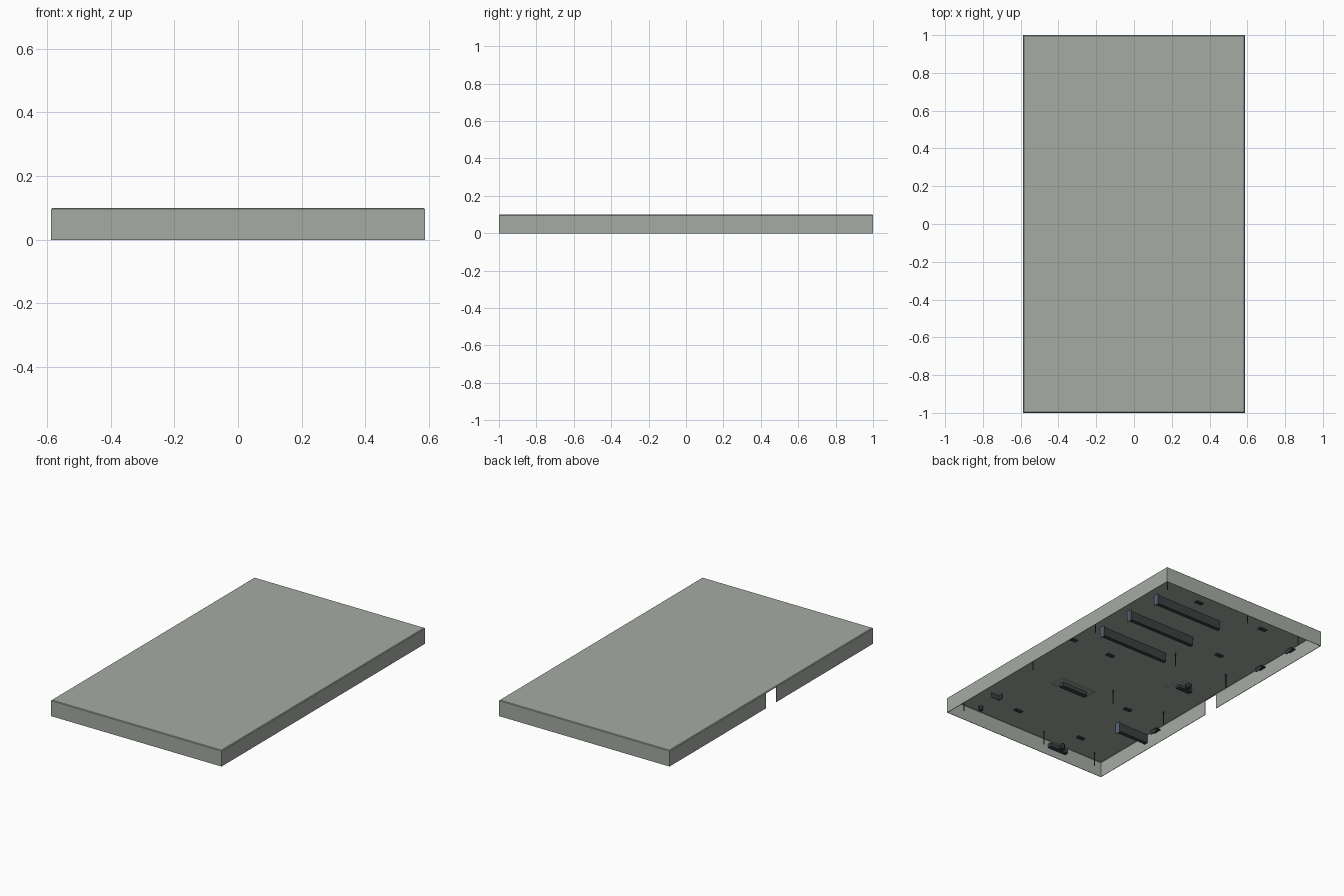
import bpy, bmesh, math
from mathutils import Matrix

if "Cube" in bpy.data.objects:
    bpy.data.objects.remove(bpy.data.objects["Cube"])

HX, HY, H, T = 0.587, 1.0, 0.10, 0.004
CEIL = H - T


def material(name, rgb):
    m = bpy.data.materials.new(name)
    m.diffuse_color = (*rgb, 1)
    m.use_nodes = True
    m.node_tree.nodes["Principled BSDF"].inputs["Base Color"].default_value = m.diffuse_color
    return m


GREY = material("grey_green_paint", (0.38, 0.41, 0.37))
DARK = material("charcoal", (0.045, 0.05, 0.055))
SLATE = material("slate_blue", (0.10, 0.14, 0.19))


def add_box(bm, x0, x1, y0, y1, z0, z1):
    mat = Matrix.Translation(((x0 + x1) / 2, (y0 + y1) / 2, (z0 + z1) / 2))
    mat = mat @ Matrix.Diagonal((x1 - x0, y1 - y0, z1 - z0, 1))
    bmesh.ops.create_cube(bm, size=1, matrix=mat)


def add_cylinder(bm, x, y, z0, z1, r, sides=8):
    bmesh.ops.create_cone(bm, cap_ends=True, segments=sides, radius1=r, radius2=r,
                          depth=z1 - z0, matrix=Matrix.Translation((x, y, (z0 + z1) / 2)))


def finish(bm, name, mat):
    me = bpy.data.meshes.new(name)
    bm.to_mesh(me)
    bm.free()
    ob = bpy.data.objects.new(name, me)
    me.materials.append(mat)
    bpy.context.collection.objects.link(ob)
    return ob


def boxes(name, mat, *items):
    bm = bmesh.new()
    for b in items:
        add_box(bm, *b)
    return finish(bm, name, mat)


# Folded sheet cover: open underneath, with a small chamfer around the lid
bm = bmesh.new()
add_box(bm, -HX, HX, -HY, HY, 0, H)
bmesh.ops.delete(bm, geom=[f for f in bm.faces if f.normal.z < -0.9], context='FACES')
rim = [e for e in bm.edges if all(v.co.z > H - 0.001 for v in e.verts)]
bmesh.ops.bevel(bm, geom=rim, offset=0.004, segments=1, affect='EDGES', profile=0.5)
cover = finish(bm, "cover", GREY)
sol = cover.modifiers.new("sheet", 'SOLIDIFY')
sol.thickness, sol.offset = T, -1

# Cable notch in the left wall
cutter = boxes("notch_cutter", GREY, (-HX - 0.05, -HX + 0.02, -0.05, 0.05, -0.05, 0.093))
cutter.hide_render = True
cutter.hide_set(True)
cut = cover.modifiers.new("notch", 'BOOLEAN')
cut.operation, cut.object, cut.solver = 'DIFFERENCE', cutter, 'EXACT'

# Thin standoffs hanging from the lid
bm = bmesh.new()
for x in (-0.48, -0.095, 0.515):
    for y in (-0.93, -0.305, 0.262, 0.92):
        add_cylinder(bm, x, y, 0.008, CEIL, 0.003)
finish(bm, "standoffs", DARK)


# Divider brackets: web, stepped ledges and an end flange
def bracket(name, x0, x1, y):
    w = x1 - x0
    boxes(name + "_web", DARK,
          (x0, x1, y - 0.002, y + 0.002, 0.045, CEIL),
          (x0, x1, y - 0.022, y + 0.002, 0.041, 0.045),
          (x0 + w * 0.1, x0 + w * 0.45, y - 0.012, y, 0.062, 0.066),
          (x0 + w * 0.55, x0 + w * 0.9, y - 0.012, y, 0.062, 0.066))
    boxes(name + "_flange", SLATE, (x1 - 0.003, x1, y - 0.022, y + 0.016, 0.028, CEIL))


for i, y in enumerate((0.225, 0.47, 0.715)):
    bracket(f"divider_bracket_{i + 1}", -0.055, 0.43, y)
bracket("side_bracket", -HX + T, -0.36, -0.575)

# Small flat locating tabs on the underside
tabs = [(0.18, 0.805), (-0.303, 0.805), (0.182, 0.0), (-0.305, 0.41),
        (-0.303, -0.42), (0.178, -0.84), (-0.305, -0.85), (0.464, 0.0)]
boxes("locating_tabs", DARK,
      *[(x - 0.025, x + 0.025, y - 0.012, y + 0.012, CEIL - 0.006, CEIL) for x, y in tabs])

# Centre latch: mounting plate and handle block
boxes("latch_plate", GREY, (-0.02, 0.23, -0.47, -0.385, CEIL - 0.005, CEIL))
boxes("latch_block", DARK, (0.015, 0.195, -0.44, -0.41, CEIL - 0.03, CEIL - 0.005))

# Lock beside the notch: triangular plate, block and round knob
bm = bmesh.new()
z = CEIL - 0.004
tri = [bm.verts.new(p) for p in ((-0.30, -0.07, z), (-0.44, -0.02, z), (-0.38, 0.08, z))]
base = bm.faces.new(tri)
ext = bmesh.ops.extrude_face_region(bm, geom=[base])
for g in ext["geom"]:
    if isinstance(g, bmesh.types.BMVert):
        g.co.z = CEIL
bmesh.ops.recalc_face_normals(bm, faces=bm.faces)
finish(bm, "lock_plate", GREY)
bm = bmesh.new()
add_box(bm, -0.44, -0.34, -0.025, 0.005, CEIL - 0.022, CEIL)
add_cylinder(bm, -0.385, 0.035, CEIL - 0.028, CEIL, 0.018, 10)
finish(bm, "lock_body", DARK)

# Catch on the front wall
bm = bmesh.new()
add_box(bm, -0.31, -0.18, -HY + T, -0.97, 0.045, 0.07)
add_cylinder(bm, -0.26, -0.96, 0.05, 0.08, 0.014, 10)
finish(bm, "front_catch", DARK)

# Clips along the left wall
for i, y in enumerate((-0.48, 0.476, 0.747)):
    boxes(f"wall_clip_{i + 1}", DARK,
          (-HX + T, -0.55, y - 0.025, y + 0.025, 0.074, 0.08),
          (-0.555, -0.55, y - 0.025, y + 0.025, 0.055, 0.08))

# Small hooks near the front corner
boxes("corner_hook", DARK,
      (0.37, 0.43, -0.785, -0.781, 0.066, CEIL),
      (0.37, 0.376, -0.785, -0.755, 0.066, CEIL))
bm = bmesh.new()
add_cylinder(bm, 0.375, -0.945, 0.07, CEIL, 0.014, 10)
finish(bm, "corner_bumper", DARK)
